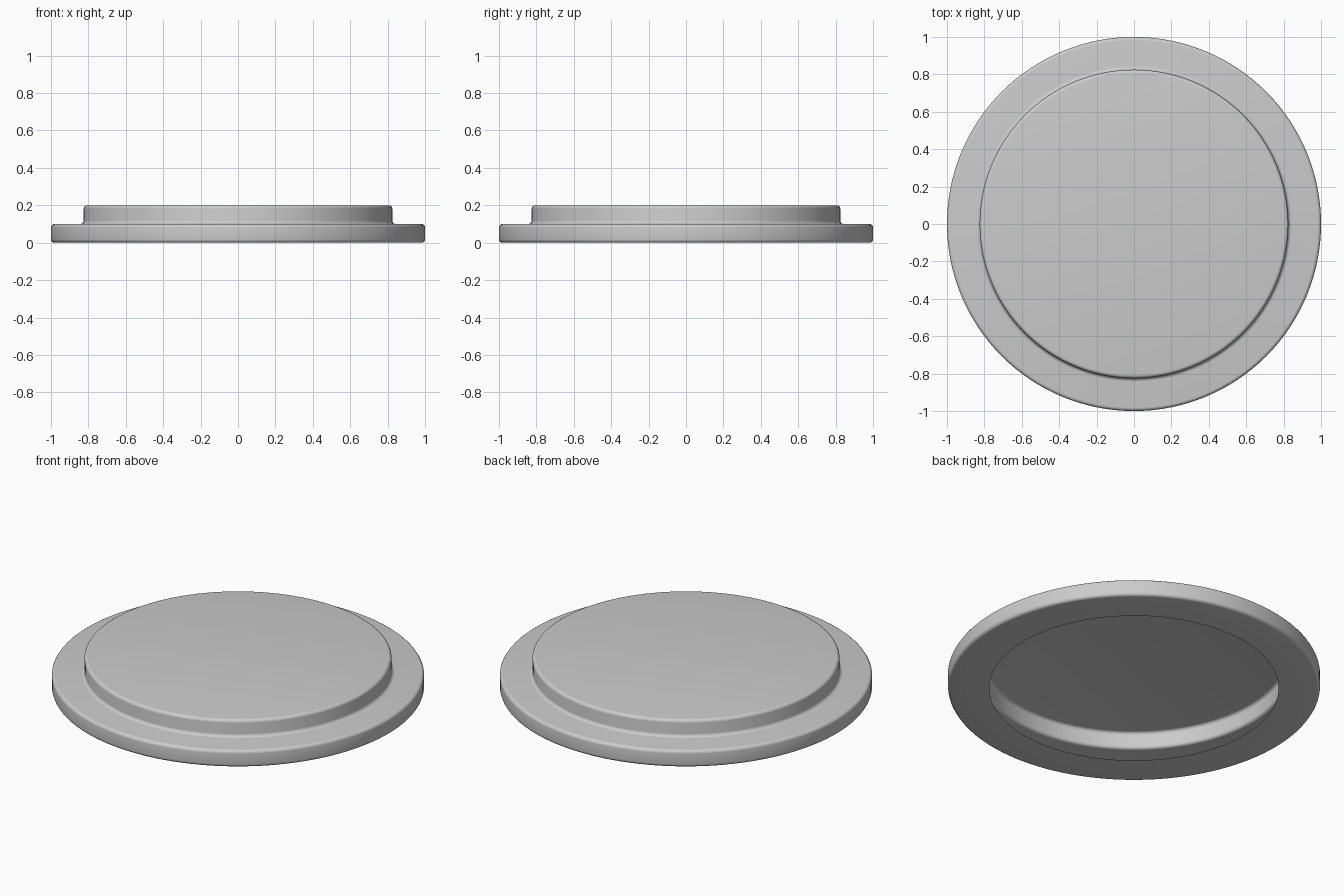
import bpy, bmesh
from math import pi
from mathutils import Vector

if "Cube" in bpy.data.objects:
    bpy.data.objects.remove(bpy.data.objects["Cube"])

SIDES = 128


def rounded(points, radius, steps=4):
    """Round the inner corners of an open (r, z) profile."""
    out = [Vector(points[0])]
    for a, b, c in zip(points, points[1:], points[2:]):
        a, b, c = Vector(a), Vector(b), Vector(c)
        p = b + (a - b).normalized() * radius
        q = b + (c - b).normalized() * radius
        centre = p + q - b
        for i in range(steps + 1):
            d = p.lerp(q, i / steps) - centre
            out.append(centre + d.normalized() * radius)
    out.append(Vector(points[-1]))
    return out


# Open shell: bottom rim, outer wall, flange top, raised wall, flat top
profile = rounded([(0.777, 0), (1, 0), (1, 0.1), (0.825, 0.1),
                   (0.825, 0.2), (0, 0.2)], 0.018)

bm = bmesh.new()
verts = [bm.verts.new((p.x, 0, p.y)) for p in profile]
edges = [bm.edges.new(pair) for pair in zip(verts, verts[1:])]
bmesh.ops.spin(bm, geom=verts + edges, cent=(0, 0, 0), axis=(0, 0, 1),
               angle=2 * pi, steps=SIDES)
bmesh.ops.remove_doubles(bm, verts=bm.verts, dist=1e-4)
bmesh.ops.recalc_face_normals(bm, faces=bm.faces)
# Make sure the top faces up
if max(bm.faces, key=lambda f: f.calc_center_median().z).normal.z < 0:
    bmesh.ops.reverse_faces(bm, faces=bm.faces)

mesh = bpy.data.meshes.new("stepped_lid")
bm.to_mesh(mesh)
bm.free()
lid = bpy.data.objects.new("stepped_lid", mesh)
bpy.context.collection.objects.link(lid)
bpy.context.view_layer.objects.active = lid
lid.select_set(True)
bpy.ops.object.shade_smooth_by_angle(angle=pi / 4)
